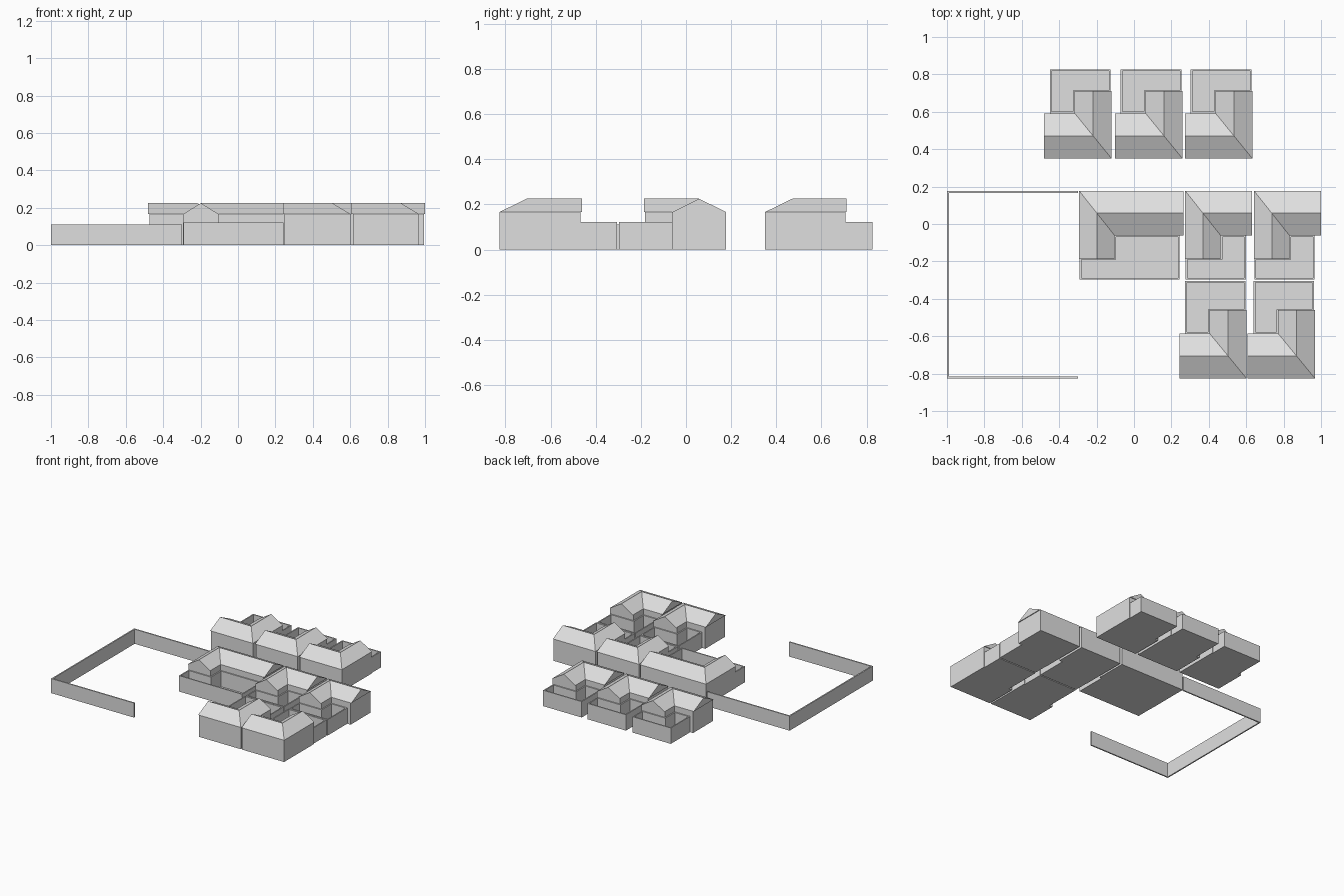
import bpy, bmesh

if "Cube" in bpy.data.objects:
    bpy.data.objects.remove(bpy.data.objects["Cube"])

EAVE, RIDGE, WALL, FENCE = 0.166, 0.225, 0.121, 0.111
THICK, LIP, FLOOR = 0.009, 0.006, 0.003

grey = bpy.data.materials.new("plaster_grey")
grey.diffuse_color = (0.74, 0.74, 0.74, 1)
grey.use_nodes = True
grey.node_tree.nodes["Principled BSDF"].inputs["Base Color"].default_value = grey.diffuse_color


def finish(name, bm):
    bmesh.ops.recalc_face_normals(bm, faces=bm.faces)
    mesh = bpy.data.meshes.new(name)
    bm.to_mesh(mesh)
    bm.free()
    mesh.materials.append(grey)
    obj = bpy.data.objects.new(name, mesh)
    bpy.context.collection.objects.link(obj)
    return obj


def prism(points, height):
    """Solid prism standing on the ground; returns the bmesh and its top face."""
    bm = bmesh.new()
    low = [bm.verts.new((x, y, 0)) for x, y in points]
    high = [bm.verts.new((x, y, height)) for x, y in points]
    bm.faces.new(low)
    top = bm.faces.new(high)
    n = len(points)
    for i in range(n):
        j = (i + 1) % n
        bm.faces.new((low[i], low[j], high[j], high[i]))
    bmesh.ops.recalc_face_normals(bm, faces=bm.faces)
    return bm, top


def house(label, corner, sign, a, b, w, d, o, c, e):
    """L-shaped house. Long wing a x d, short wing w x b, court reaching (c, e)."""
    def place(u, v):
        return corner[0] + sign[0] * u, corner[1] + sign[1] * v

    # walls of the two wings, set back a little under the gable ends
    al, bl = a - LIP, b - LIP
    body = [(0, 0), (al, 0), (al, d), (w, d), (w, bl), (0, bl)]
    bm, _ = prism([place(*p) for p in body], EAVE)
    finish("house_walls_" + label, bm)

    # gabled roof, mitred along the corner diagonal
    bm = bmesh.new()
    def vert(u, v, z=EAVE):
        return bm.verts.new((*place(u, v), z))
    out, inn, mid = vert(0, 0), vert(w, d), vert(w / 2, d / 2, RIDGE)
    h0, h1, hr = vert(a, 0), vert(a, d), vert(a, d / 2, RIDGE)
    v0, v1, vr = vert(0, b), vert(w, b), vert(w / 2, b, RIDGE)
    for f in ((out, h0, hr, mid), (inn, mid, hr, h1), (out, mid, vr, v0),
              (inn, v1, vr, mid), (h0, h1, hr), (v0, vr, v1),
              (out, v0, v1, inn, h1, h0)):
        bm.faces.new(f)
    finish("roof_" + label, bm)

    # walled courtyard: prism with its top inset and pushed down to the floor
    court = [(w, d), (c, d), (c, e), (o, e), (o, bl), (w, bl)]
    bm, top = prism([place(*p) for p in court], WALL)
    bmesh.ops.inset_region(bm, faces=[top], thickness=THICK, use_even_offset=True)
    pit = bmesh.ops.extrude_discrete_faces(bm, faces=[top])["faces"][0]
    for v in pit.verts:
        v.co.z = FLOOR
    finish("courtyard_" + label, bm)


# back row: corner at front right
for i, x in enumerate((-0.12, 0.259, 0.633)):
    house(f"back_{i + 1}", (x, 0.35), (-1, 1), 0.36, 0.362, 0.197, 0.242,
          0.005, 0.330, 0.476)

# front row: corner at front right
for i, x in enumerate((0.602, 0.968)):
    house(f"front_{i + 1}", (x, -0.826), (-1, 1), 0.36, 0.365, 0.197, 0.240,
          0.006, 0.328, 0.521)

# middle row: corner at back left, the first house is longer
for i, (x, a, c) in enumerate(((-0.293, 0.558, 0.536),
                               (0.274, 0.356, 0.324),
                               (0.642, 0.358, 0.324))):
    house(f"middle_{i + 1}", (x, 0.177), (1, -1), a, 0.364, 0.189, 0.238,
          0.002, c, 0.474)

# open-sided garden wall on the left
t, end, y0, y1 = 0.010, -0.30, -0.826, 0.177
bm, _ = prism([(end, y0), (-1, y0), (-1, y1), (end, y1), (end, y1 - t),
               (-1 + t, y1 - t), (-1 + t, y0 + t), (end, y0 + t)], FENCE)
finish("garden_wall", bm)
